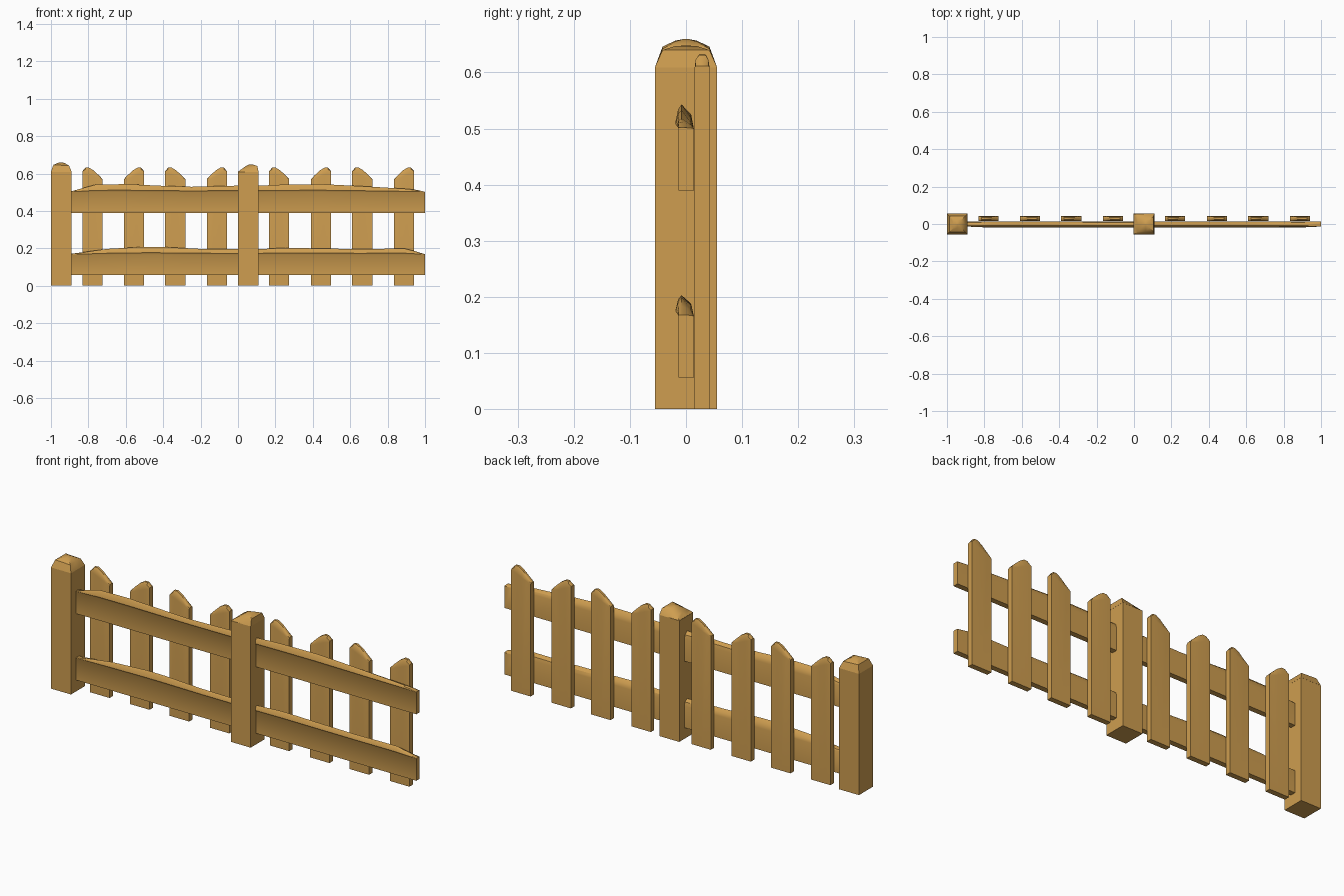
import bpy, bmesh, math

if "Cube" in bpy.data.objects:
    bpy.data.objects.remove(bpy.data.objects["Cube"])

wood = bpy.data.materials.new("wood")
wood.diffuse_color = (0.62, 0.34, 0.08, 1)
wood.use_nodes = True
wood.node_tree.nodes["Principled BSDF"].inputs["Base Color"].default_value = wood.diffuse_color


def loft(name, rings):
    # Skin matching rings of points and close both ends
    bm = bmesh.new()
    vs = [[bm.verts.new(p) for p in r] for r in rings]
    n = len(rings[0])
    for a, b in zip(vs, vs[1:]):
        for i in range(n):
            j = (i + 1) % n
            bm.faces.new((a[i], a[j], b[j], b[i]))
    bm.faces.new(vs[0][::-1])
    bm.faces.new(vs[-1])
    bmesh.ops.recalc_face_normals(bm, faces=bm.faces)
    me = bpy.data.meshes.new(name)
    bm.to_mesh(me)
    bm.free()
    me.materials.append(wood)
    ob = bpy.data.objects.new(name, me)
    bpy.context.collection.objects.link(ob)
    bpy.ops.object.select_all(action='DESELECT')
    ob.select_set(True)
    bpy.context.view_layer.objects.active = ob
    bpy.ops.object.shade_smooth_by_angle(angle=math.radians(38))
    return ob


# Square posts with rounded, uneven tops
def post(name, cx, peak, tilt, shift):
    sq = [(-1, -1), (0, -1), (1, -1), (1, 0), (1, 1), (0, 1), (-1, 1), (-1, 0)]
    h = 0.055

    def ring(s, z, t=0, dx=0):
        return [(cx + dx + x * h * s, y * h * s, z + t * x) for x, y in sq]
    loft(name, [ring(1, 0), ring(1, 0.61)])
    loft(name + "_cap", [ring(1.01, 0.609), ring(0.76, peak - 0.016, tilt, shift),
                         ring(0.35, peak - 0.004, tilt * 0.4, shift),
                         ring(0.04, peak, 0, shift)])


post("end_post", -0.945, 0.66, -0.002, 0)
post("middle_post", 0.054, 0.648, 0.008, 0.008)


# Pickets with slanted, rounded tops, leaning alternately left and right
tops = [(0, 0.562, 0.570), (0.2, 0.572, 0.592), (0.45, 0.584, 0.617),
        (0.68, 0.595, 0.632), (0.85, 0.602, 0.631), (1, 0.609, 0.612)]
for i, x0 in enumerate((-0.832, -0.61, -0.39, -0.167, 0.166, 0.39, 0.61, 0.834)):
    rings = []
    for u, sh, top in tops:
        x = x0 + 0.108 * (u if i % 2 else 1 - u)
        mid = sh + 0.7 * (top - sh)
        rings.append([(x, 0.015, 0), (x, 0.015, sh), (x, 0.017, mid), (x, 0.023, top),
                      (x, 0.035, top), (x, 0.040, mid), (x, 0.042, sh), (x, 0.042, 0)])
    loft(f"picket_{i + 1}", rings)


# Rails with a wavy rounded upper edge
def rail(name, z0, line):
    rings = []
    sh = z0 + 0.11
    for x, top in line:
        d = top - sh
        k = min(1, d / 0.035)
        rings.append([(x, -0.013, z0), (x, -0.013, sh), (x, -0.013 - 0.006 * k, sh + 0.25 * d),
                      (x, -0.013 - 0.001 * k, sh + 0.8 * d), (x, -0.008, top),
                      (x, 0.009, sh + 0.6 * d), (x, 0.014, sh), (x, 0.014, z0)])
    loft(name, rings)


rail("upper_rail_left", 0.39, [(-0.89, 0.505), (-0.83, 0.522), (-0.76, 0.541), (-0.6, 0.543),
                               (-0.4, 0.534), (-0.25, 0.529), (0, 0.535)])
rail("upper_rail_right", 0.39, [(0.108, 0.535), (0.25, 0.541), (0.45, 0.543), (0.65, 0.533),
                                (0.9, 0.518), (0.96, 0.512), (1, 0.502)])
rail("lower_rail_left", 0.056, [(-0.89, 0.171), (-0.8, 0.183), (-0.7, 0.197), (-0.5, 0.208),
                                (-0.4, 0.207), (-0.2, 0.197), (0, 0.195)])
rail("lower_rail_right", 0.056, [(0.108, 0.195), (0.25, 0.203), (0.45, 0.199), (0.65, 0.196),
                                 (0.89, 0.199), (0.95, 0.184), (1, 0.168)])
